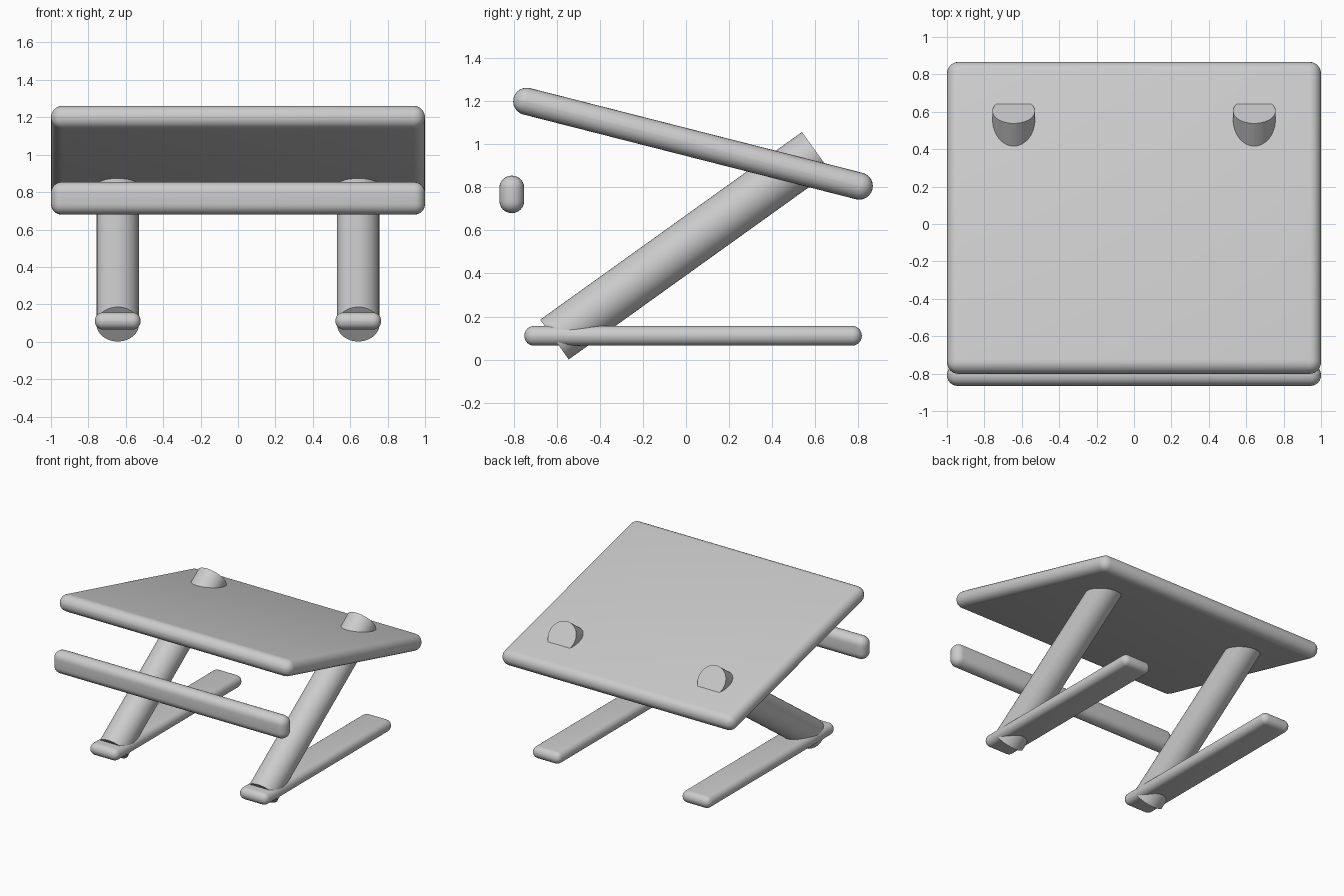
import bpy
import math
from mathutils import Vector

if "Cube" in bpy.data.objects:
    bpy.data.objects.remove(bpy.data.objects["Cube"])


def smooth(obj, angle=40):
    bpy.ops.object.select_all(action='DESELECT')
    obj.select_set(True)
    bpy.context.view_layer.objects.active = obj
    bpy.ops.object.shade_smooth_by_angle(angle=math.radians(angle))


def rounded_bar(name, centre, size, radius, tilt=0.0):
    """Box with all edges rounded, tilted about the x axis."""
    bpy.ops.mesh.primitive_cube_add(size=1, location=centre)
    obj = bpy.context.object
    obj.name = name
    obj.scale = size
    bpy.ops.object.transform_apply(location=False, rotation=False, scale=True)
    bevel = obj.modifiers.new("round_edges", 'BEVEL')
    bevel.width = radius
    bevel.segments = 6
    bevel.limit_method = 'NONE'
    bpy.ops.object.modifier_apply(modifier=bevel.name)
    obj.rotation_euler.x = tilt
    smooth(obj)
    return obj


def round_post(name, start, end, radius):
    """Cylinder between two points."""
    start, end = Vector(start), Vector(end)
    axis = end - start
    bpy.ops.mesh.primitive_cylinder_add(vertices=48, radius=radius, depth=axis.length,
                                        location=(start + end) / 2)
    obj = bpy.context.object
    obj.name = name
    # lean within the y-z plane
    obj.rotation_euler.x = -math.atan2(axis.y, axis.z)
    smooth(obj)
    return obj


# Sloping top panel
rounded_bar("top_panel", (0, 0.0325, 1.002), (2.0, 1.717, 0.126), 0.062,
            tilt=math.atan2(-0.393, 1.543))

# Horizontal bar across the front
rounded_bar("front_bar", (0, -0.808, 0.767), (2.0, 0.115, 0.174), 0.0565)

# Slanted leg and floor runner on each side
for side, x in (("left", -0.643), ("right", 0.643)):
    round_post(side + "_leg", (x, -0.61, 0.0935), (x, 0.604, 0.964), 0.1135)
    rounded_bar(side + "_runner", (x, 0.033, 0.111), (0.245, 1.565, 0.092), 0.045)
